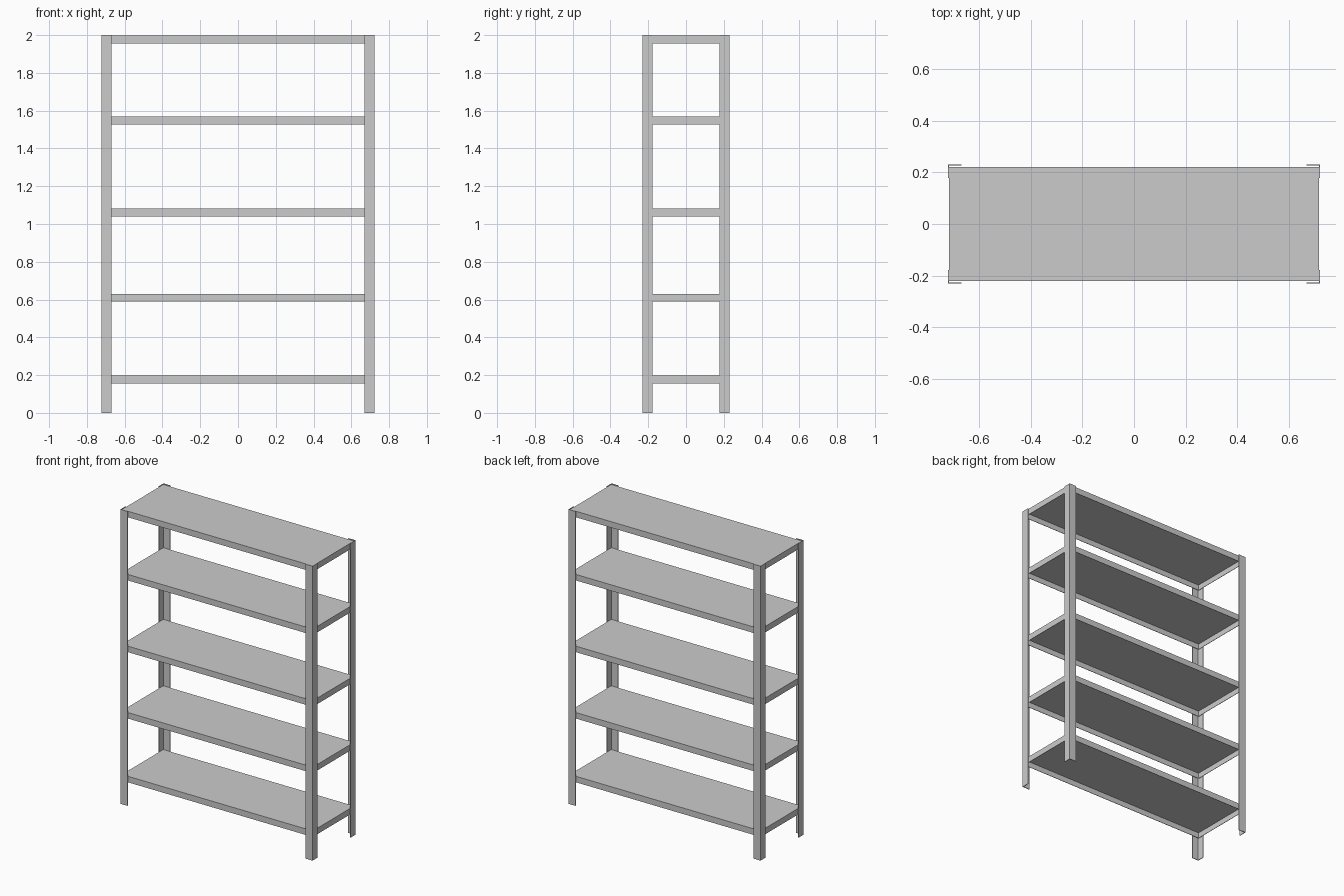
import bpy, bmesh

if "Cube" in bpy.data.objects:
    bpy.data.objects.remove(bpy.data.objects["Cube"])

T = 0.004               # sheet thickness
PX, PY = 0.722, 0.231   # outer corner of the posts
LEG = 0.053             # width of each angle-post leg
SX, SY = 0.717, 0.222   # half size of the shelves


def make_object(name, bm):
    bmesh.ops.recalc_face_normals(bm, faces=bm.faces)
    mesh = bpy.data.meshes.new(name)
    bm.to_mesh(mesh)
    bm.free()
    obj = bpy.data.objects.new(name, mesh)
    bpy.context.collection.objects.link(obj)
    return obj


# L-shaped corner post, extruded to full height
def post(name, sx, sy):
    profile = [(0, 0), (LEG, 0), (LEG, T), (T, T), (T, LEG), (0, LEG)]
    bm = bmesh.new()
    verts = [bm.verts.new((sx * (PX - a), sy * (PY - b), 0)) for a, b in profile]
    face = bm.faces.new(verts)
    ext = bmesh.ops.extrude_face_region(bm, geom=[face])
    top = [g for g in ext["geom"] if isinstance(g, bmesh.types.BMVert)]
    bmesh.ops.translate(bm, verts=top, vec=(0, 0, 2))
    make_object(name, bm)


# Shelf: shallow tray turned upside down, hollow underneath
def shelf(name, bottom, top):
    bm = bmesh.new()
    bmesh.ops.create_cube(bm, size=1)
    for v in bm.verts:
        v.co.x *= 2 * SX
        v.co.y *= 2 * SY
        v.co.z = top if v.co.z > 0 else bottom
    bm.normal_update()
    under = min(bm.faces, key=lambda f: f.calc_center_median().z)
    bmesh.ops.inset_region(bm, faces=[under], thickness=T)
    ext = bmesh.ops.extrude_face_region(bm, geom=[under])
    bmesh.ops.delete(bm, geom=[under], context='FACES_ONLY')
    roof = [g for g in ext["geom"] if isinstance(g, bmesh.types.BMVert)]
    bmesh.ops.translate(bm, verts=roof, vec=(0, 0, top - bottom - T))
    make_object(name, bm)


for side, sx in (("left", -1), ("right", 1)):
    for end, sy in (("front", -1), ("back", 1)):
        post(f"{end}_{side}_post", sx, sy)

for i, top in enumerate((0.197, 0.63, 1.081, 1.568, 1.997)):
    shelf(f"shelf_{i + 1}", top - 0.041, top)
